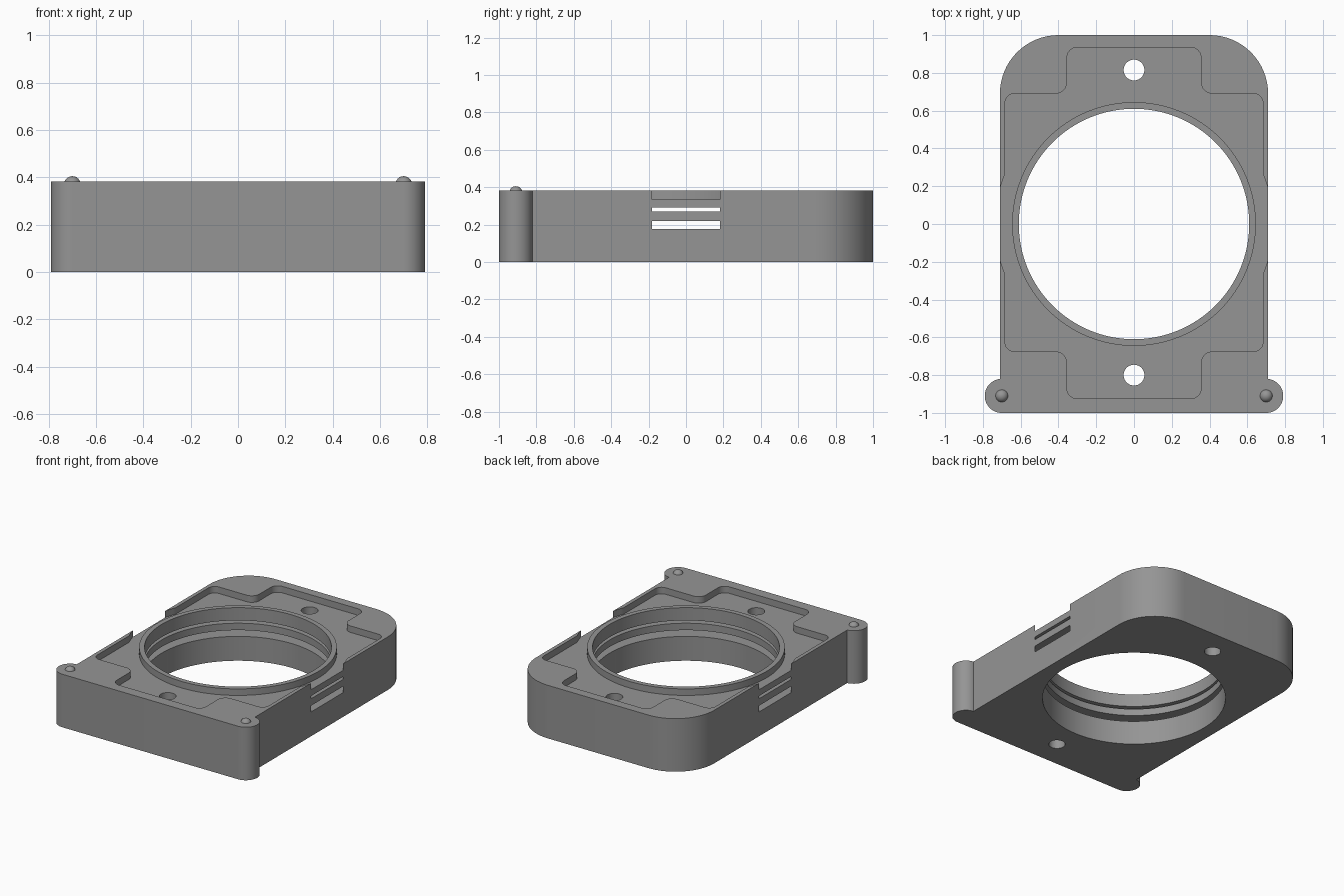
import bpy
import bmesh
from math import radians
from mathutils import Vector

cube = bpy.data.objects.get("Cube")
if cube:
    bpy.data.objects.remove(cube, do_unlink=True)

TOP, FLOOR = 0.382, 0.335
BORE, RIM, RELIEF = 0.61, 0.645, 0.733

grey = bpy.data.materials.new("plain grey")
grey.use_nodes = True
colour = (0.3, 0.3, 0.3, 1)
grey.diffuse_color = colour
grey.node_tree.nodes["Principled BSDF"].inputs["Base Color"].default_value = colour


def finish(name, bm):
    bmesh.ops.recalc_face_normals(bm, faces=bm.faces)
    mesh = bpy.data.meshes.new(name)
    bm.to_mesh(mesh)
    bm.free()
    mesh.materials.append(grey)
    obj = bpy.data.objects.new(name, mesh)
    bpy.context.collection.objects.link(obj)
    return obj


def smooth(obj):
    bpy.ops.object.select_all(action='DESELECT')
    obj.select_set(True)
    bpy.context.view_layer.objects.active = obj
    bpy.ops.object.shade_smooth_by_angle(angle=radians(30))


def rounded(corners, steps=16):
    """Outline with an arc of the given radius at each (x, y, radius) corner."""
    out = []
    for i, (x, y, r) in enumerate(corners):
        p = Vector((x, y))
        if r == 0:
            out.append(p)
            continue
        a = (Vector(corners[i - 1][:2]) - p).normalized()
        b = (Vector(corners[(i + 1) % len(corners)][:2]) - p).normalized()
        centre = p + (a + b) * r
        for k in range(steps + 1):
            t = radians(90 * k / steps)
            from math import cos, sin
            out.append(centre - b * r * cos(t) - a * r * sin(t))
    return out


def mirrored(half):
    """Close a right-hand half outline with its mirror image."""
    return half + [(-x, y, r) for x, y, r in reversed(half)]


def prism(name, outline, z0, z1):
    bm = bmesh.new()
    face = bm.faces.new([bm.verts.new((p.x, p.y, z0)) for p in outline])
    up = bmesh.ops.extrude_face_region(bm, geom=[face])["geom"]
    verts = [v for v in up if isinstance(v, bmesh.types.BMVert)]
    bmesh.ops.translate(bm, verts=verts, vec=(0, 0, z1 - z0))
    bmesh.ops.remove_doubles(bm, verts=bm.verts, dist=0.0001)
    return finish(name, bm)


def disc(name, radius, z0, z1, y=0, segments=128):
    bm = bmesh.new()
    bmesh.ops.create_cone(bm, cap_ends=True, segments=segments, radius1=radius,
                          radius2=radius, depth=z1 - z0)
    bmesh.ops.translate(bm, verts=bm.verts, vec=(0, y, (z0 + z1) / 2))
    return finish(name, bm)


def cut(obj, cutter):
    mod = obj.modifiers.new("cut", 'BOOLEAN')
    mod.operation, mod.solver, mod.object = 'DIFFERENCE', 'EXACT', cutter
    bpy.context.view_layer.objects.active = obj
    bpy.ops.object.modifier_apply(modifier=mod.name)
    bpy.data.objects.remove(cutter, do_unlink=True)


# Housing block with rounded back corners and hinge ears at the front
body = prism("housing", rounded(mirrored([
    (0.79, -1, 0.0895), (0.79, -0.82, 0.0895), (0.71, -0.82, 0), (0.71, 1, 0.31),
])), 0, TOP)

# Shallow top pocket with a tab at each end, widened by a round relief
cut(body, prism("pocket_cutter", rounded(mirrored([
    (0.355, -0.925, 0.055), (0.355, -0.675, 0.06), (0.683, -0.675, 0.05),
    (0.683, 0.69, 0.05), (0.355, 0.69, 0.06), (0.355, 0.935, 0.055),
])), FLOOR, 0.5))
cut(body, disc("relief_cutter", RELIEF, FLOOR, 0.5))

# Main bore, and two ring slots that break out through the sides
cut(body, disc("bore_cutter", BORE, -0.1, 0.5))
for z0, z1 in ((0.175, 0.22), (0.27, 0.29)):
    cut(body, disc("slot_cutter", RELIEF, z0, z1))

# Screw holes
for y in (-0.80, 0.815):
    cut(body, disc("hole_cutter", 0.055, -0.1, 0.5, y, 48))
smooth(body)

# Raised rim around the bore
rim = disc("bore_rim", RIM, FLOOR, TOP)
cut(rim, disc("rim_cutter", BORE, 0.2, 0.5))
smooth(rim)

# Locating bumps on the ears
for side, x in (("left", 0.70), ("right", -0.70)):
    bm = bmesh.new()
    bmesh.ops.create_uvsphere(bm, u_segments=32, v_segments=16, radius=0.035)
    bmesh.ops.translate(bm, verts=bm.verts, vec=(x, -0.91, 0.37))
    smooth(finish(side + "_bump", bm))
